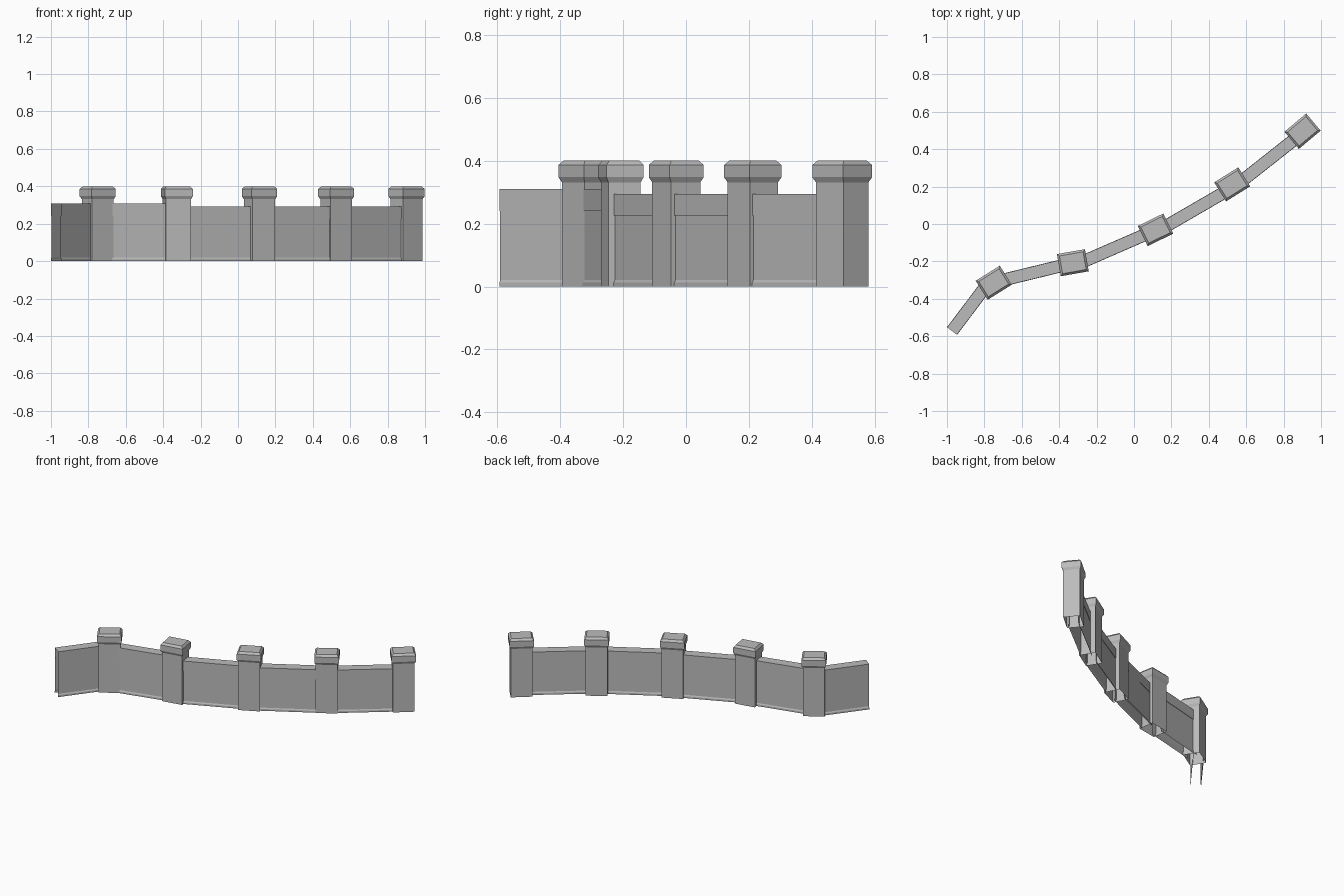
import bpy, bmesh, math
from mathutils import Vector

if "Cube" in bpy.data.objects:
    bpy.data.objects.remove(bpy.data.objects["Cube"])

stone = bpy.data.materials.new("grey_stone")
stone.diffuse_color = (0.5, 0.5, 0.5, 1)
stone.use_nodes = True
stone.node_tree.nodes["Principled BSDF"].inputs["Base Color"].default_value = stone.diffuse_color


def finish(name, bm):
    bmesh.ops.recalc_face_normals(bm, faces=bm.faces)
    mesh = bpy.data.meshes.new(name)
    bm.to_mesh(mesh)
    bm.free()
    mesh.materials.append(stone)
    obj = bpy.data.objects.new(name, mesh)
    bpy.context.collection.objects.link(obj)
    return obj


# Tower: rectangular shaft, flared cap and chamfered top, open underneath
def tower(name, x, y, angle):
    bm = bmesh.new()
    rings = []
    for inset, z in ((0.008, 0), (0.008, 0.331), (0, 0.347), (0, 0.386), (0.012, 0.4)):
        hx, hy = 0.076 - inset, 0.060 - inset
        rings.append([bm.verts.new((sx * hx, sy * hy, z))
                      for sx, sy in ((-1, -1), (1, -1), (1, 1), (-1, 1))])
    for a, b in zip(rings, rings[1:]):
        for i in range(4):
            j = (i + 1) % 4
            bm.faces.new((a[i], a[j], b[j], b[i]))
    bm.faces.new(rings[-1])
    obj = finish(name, bm)
    obj.location = (x, y, 0)
    obj.rotation_euler.z = math.radians(angle)


# Wall: hollow profile with base plinth and parapet band, open below and at the ends
def wall(name, start, end, height, band, extend_start=0.03, extend_end=0.03):
    a, b = Vector((*start, 0)), Vector((*end, 0))
    d = (b - a).normalized()
    a, b = a - d * extend_start, b + d * extend_end
    side = Vector((-d.y, d.x, 0))
    half = [(0.034, 0), (0.034, 0.012), (0.030, 0.020), (0.030, band),
            (0.0325, band), (0.0325, height)]
    profile = half + [(-w, z) for w, z in reversed(half)]
    bm = bmesh.new()
    rows = [[bm.verts.new(p + side * w + Vector((0, 0, z))) for w, z in profile]
            for p in (a, b)]
    for i in range(len(profile) - 1):
        bm.faces.new((rows[0][i], rows[0][i + 1], rows[1][i + 1], rows[1][i]))
    finish(name, bm)


towers = [(-0.750, -0.314, 32), (-0.327, -0.207, 10), (0.115, -0.031, 26),
          (0.525, 0.212, 32), (0.901, 0.496, 40)]
for n, (x, y, ang) in enumerate(towers, 1):
    tower(f"tower_{n}", x, y, ang)

# Two taller walls on the left, three lower ones on the right
wall("wall_1", (-0.973, -0.572), (-0.80, -0.343), 0.309, 0.240, extend_start=0)
wall("wall_2", (-0.69, -0.297), (-0.39, -0.224), 0.309, 0.240)
wall("wall_3", (-0.249, -0.191), (0.045, -0.063), 0.293, 0.226)
wall("wall_4", (0.198, 0.004), (0.460, 0.156), 0.293, 0.226)
wall("wall_5", (0.594, 0.244), (0.845, 0.442), 0.293, 0.226)
